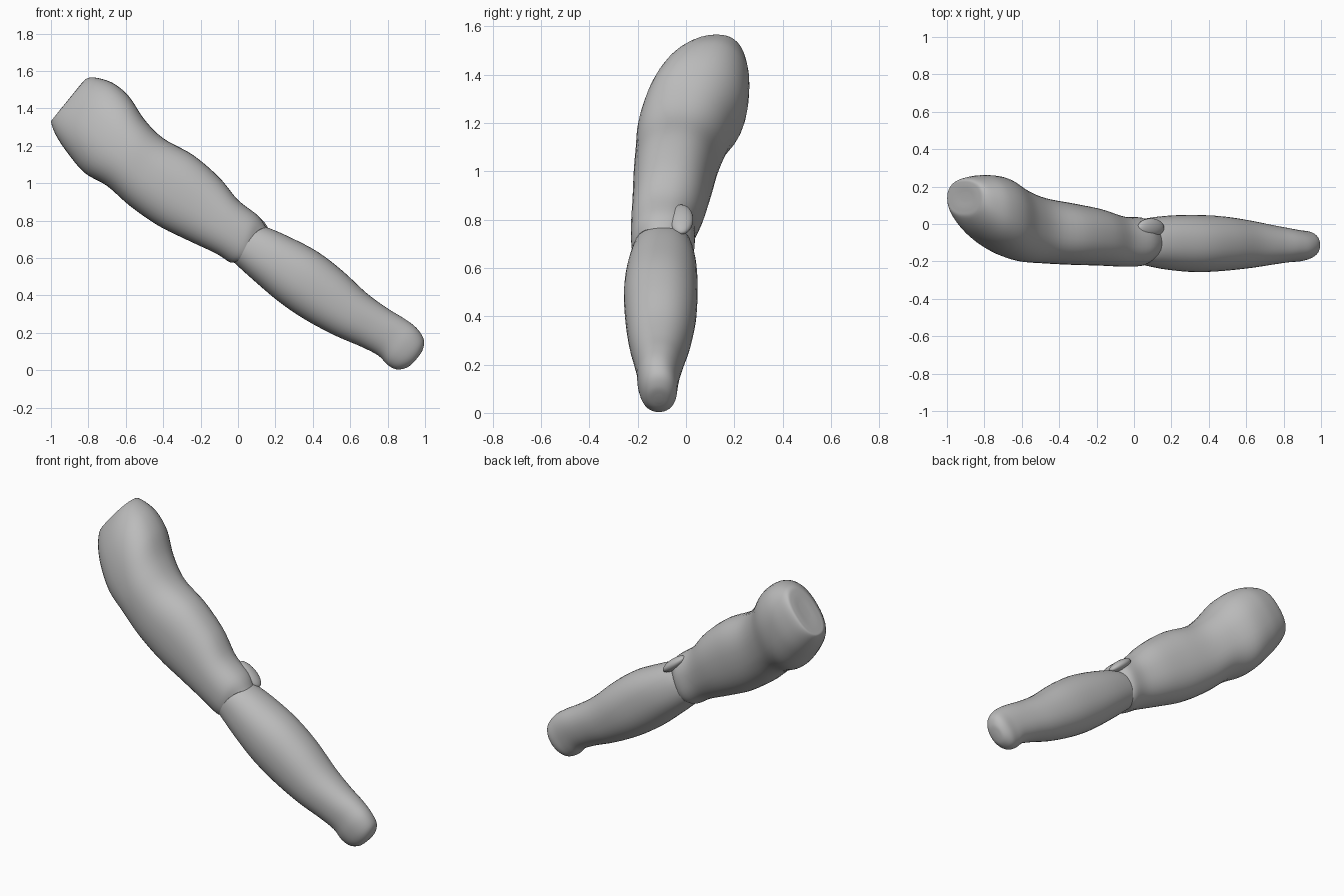
import bpy, bmesh, math
from mathutils import Vector

cube = bpy.data.objects.get("Cube")
if cube:
    bpy.data.objects.remove(cube)

grey = bpy.data.materials.new("plain grey")
grey.use_nodes = True
grey.diffuse_color = (0.5, 0.5, 0.5, 1)
grey.node_tree.nodes["Principled BSDF"].inputs["Base Color"].default_value = (0.5, 0.5, 0.5, 1)

SIDES, STEPS = 40, 5


def spline(rows):
    """Catmull-Rom curve through rows of numbers."""
    rows = [Vector(r) for r in rows]
    rows = [rows[0]] + rows + [rows[-1]]
    out = []
    for a, b, c, d in zip(rows, rows[1:], rows[2:], rows[3:]):
        for i in range(STEPS):
            t = i / STEPS
            out.append(0.5 * (2 * b + (c - a) * t + (2 * a - 5 * b + 4 * c - d) * t ** 2
                              + (3 * b - a - 3 * c + d) * t ** 3))
    return out + [rows[-1]]


def limb(name, stations, power=2.3, ripple=0.0):
    """Loft rounded sections; each is upper x, z, lower x, z, front y, back y."""
    bm = bmesh.new()
    rings = []
    sections = spline(stations)
    for k, (ux, uz, lx, lz, front, back) in enumerate(sections):
        top, low = Vector((ux, 0, uz)), Vector((lx, 0, lz))
        mid, half = (top + low) / 2, (top - low) / 2
        along = Vector((half.z, 0, -half.x)).normalized()
        wave = ripple * max(0, 1 - k / (2 * STEPS))
        ring = []
        for s in range(SIDES):
            a = math.tau * s / SIDES
            c, n = math.cos(a), math.sin(a)
            c = math.copysign(abs(c) ** (2 / power), c)
            n = math.copysign(abs(n) ** (2 / power), n)
            p = mid + half * c + along * wave * math.cos(3 * a)
            p.y = (front + back) / 2 + (back - front) / 2 * n
            ring.append(bm.verts.new(p))
        rings.append(ring)
    for r, q in zip(rings, rings[1:]):
        for s in range(SIDES):
            t = (s + 1) % SIDES
            bm.faces.new((r[s], r[t], q[t], q[s]))
    bm.faces.new(rings[0])
    bm.faces.new(rings[-1])
    bmesh.ops.recalc_face_normals(bm, faces=bm.faces)
    mesh = bpy.data.meshes.new(name)
    bm.to_mesh(mesh)
    bm.free()
    mesh.materials.append(grey)
    obj = bpy.data.objects.new(name, mesh)
    bpy.context.collection.objects.link(obj)
    bpy.ops.object.select_all(action="DESELECT")
    obj.select_set(True)
    bpy.context.view_layer.objects.active = obj
    bpy.ops.object.shade_smooth_by_angle(angle=math.radians(50))
    return obj


# Upper arm, from the cuff at the elbow to the flattened shoulder end
limb("upper_arm", [
    (0.14, 0.77, -0.01, 0.57, -0.21, 0.01),
    (0.10, 0.83, -0.04, 0.575, -0.225, 0.035),
    (0.00, 0.91, -0.12, 0.625, -0.228, 0.04),
    (-0.10, 1.03, -0.28, 0.70, -0.222, 0.08),
    (-0.24, 1.15, -0.43, 0.775, -0.218, 0.11),
    (-0.40, 1.24, -0.58, 0.88, -0.21, 0.14),
    (-0.50, 1.34, -0.70, 0.985, -0.20, 0.185),
    (-0.58, 1.46, -0.82, 1.055, -0.165, 0.245),
    (-0.66, 1.53, -0.91, 1.16, -0.11, 0.262),
    (-0.74, 1.56, -0.97, 1.25, -0.04, 0.255),
    (-0.80, 1.563, -0.998, 1.32, 0.03, 0.24),
    (-0.835, 1.535, -0.985, 1.35, 0.07, 0.215),
    (-0.87, 1.49, -0.93, 1.415, 0.12, 0.17),
], ripple=0.015)

# Forearm, starting inside the cuff and ending in a rounded wrist
limb("forearm", [
    (0.03, 0.79, -0.08, 0.63, -0.20, 0.01),
    (0.15, 0.765, -0.01, 0.565, -0.222, 0.03),
    (0.29, 0.705, 0.09, 0.475, -0.245, 0.045),
    (0.43, 0.63, 0.22, 0.365, -0.257, 0.048),
    (0.56, 0.53, 0.36, 0.27, -0.252, 0.042),
    (0.69, 0.41, 0.52, 0.185, -0.237, 0.02),
    (0.80, 0.33, 0.66, 0.125, -0.218, -0.005),
    (0.89, 0.275, 0.75, 0.078, -0.205, -0.022),
    (0.955, 0.225, 0.80, 0.028, -0.20, -0.033),
    (0.993, 0.165, 0.85, 0.004, -0.185, -0.04),
    (0.988, 0.11, 0.905, 0.015, -0.16, -0.065),
    (0.963, 0.07, 0.94, 0.043, -0.125, -0.10),
], power=2.2)

# Small folded nub over the point of the elbow
bpy.ops.mesh.primitive_uv_sphere_add(segments=24, ring_count=12, location=(0.09, -0.02, 0.80),
                                     rotation=(0, math.radians(40), 0))
nub = bpy.context.object
nub.name = "elbow_nub"
nub.scale = (0.09, 0.05, 0.03)
nub.data.materials.append(grey)
bpy.ops.object.shade_smooth()
